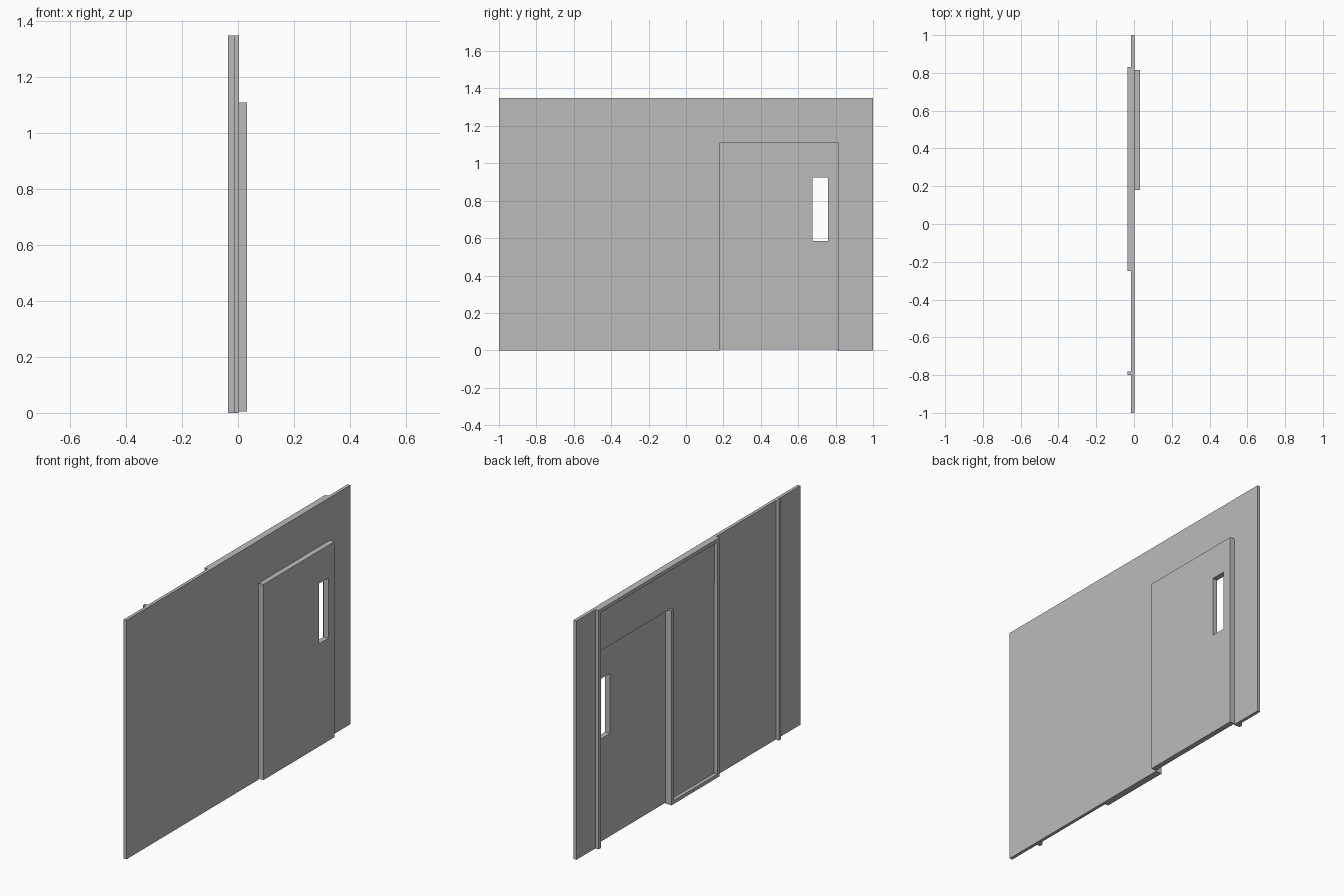
import bpy, bmesh

if "Cube" in bpy.data.objects:
    bpy.data.objects.remove(bpy.data.objects["Cube"])

gray = bpy.data.materials.new("wall_gray")
gray.diffuse_color = (0.5, 0.5, 0.5, 1)
gray.use_nodes = True
gray.node_tree.nodes["Principled BSDF"].inputs["Base Color"].default_value = gray.diffuse_color


def extrude_x(name, points, faces, x0, x1):
    """Extrude flat (y, z) faces from x0 to x1."""
    bm = bmesh.new()
    vs = [bm.verts.new((x0, y, z)) for y, z in points]
    fs = [bm.faces.new([vs[i] for i in f]) for f in faces]
    ext = bmesh.ops.extrude_face_region(bm, geom=fs, use_keep_orig=True)
    moved = [g for g in ext["geom"] if isinstance(g, bmesh.types.BMVert)]
    bmesh.ops.translate(bm, verts=moved, vec=(x1 - x0, 0, 0))
    bmesh.ops.recalc_face_normals(bm, faces=bm.faces)
    mesh = bpy.data.meshes.new(name)
    bm.to_mesh(mesh)
    bm.free()
    mesh.materials.append(gray)
    ob = bpy.data.objects.new(name, mesh)
    bpy.context.collection.objects.link(ob)
    return ob


def rect(y0, y1, z0, z1):
    return [(y0, z0), (y1, z0), (y1, z1), (y0, z1)]


def bar(name, y0, y1, z0, z1, x0=-0.035, x1=-0.015):
    return extrude_x(name, rect(y0, y1, z0, z1), [(0, 1, 2, 3)], x0, x1)


H = 1.35
# Wall sheet with the doorway notched out of its lower edge
wall = [(-1, 0), (0.18, 0), (0.18, 1.10), (0.81, 1.10), (0.81, 0), (1, 0), (1, H), (-1, H)]
extrude_x("wall", wall, [tuple(range(8))], -0.015, 0.003)

# Door slab with a narrow window opening
ring = [(i, (i + 1) % 4, (i + 1) % 4 + 4, i + 4) for i in range(4)]
extrude_x("door", rect(0.18, 0.815, 0.005, 1.11) + rect(0.675, 0.76, 0.585, 0.925),
          ring, 0.003, 0.033)

# Frame on the other side: posts, top rail, sill
bar("left_post", 0.81, 0.83, 0, H)
bar("right_post", -0.25, -0.23, 0, H)
bar("top_rail", -0.23, 0.81, 1.33, H)
bar("middle_post", 0.16, 0.18, 0, 1.10)
bar("sill", -0.23, 0.16, 0, 0.02)
bar("outer_strip", -0.80, -0.78, 0, H)

# Thin header plate above the door and side panel
bar("header_plate", -0.23, 0.81, 1.10, 1.33, -0.017, -0.015)
